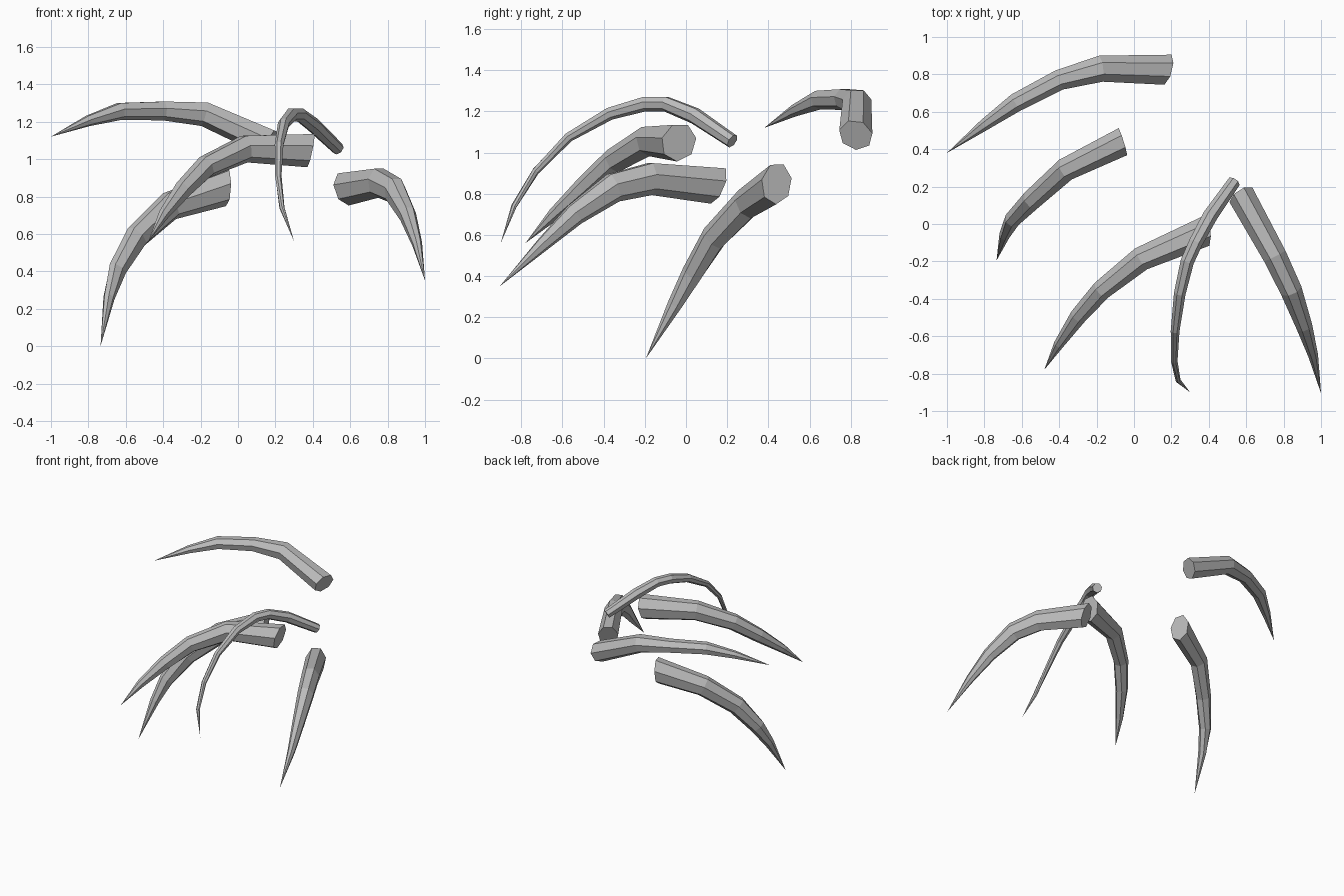
import bpy, bmesh, math
from mathutils import Vector

cube = bpy.data.objects.get("Cube")
if cube:
    bpy.data.objects.remove(cube, do_unlink=True)

SIDES = 7

# One plain grey for every claw
grey = bpy.data.materials.new("claw_grey")
grey.use_nodes = True
colour = (0.5, 0.5, 0.5, 1)
grey.diffuse_color = colour
grey.node_tree.nodes["Principled BSDF"].inputs["Base Color"].default_value = colour


def claw(name, rings, tip, cut, width=1.0):
    """Faceted horn: rings of (x, y, z, radius) closing to a point.
    cut is the direction the base faces, width the sideways thickness."""
    centres = [Vector(r[:3]) for r in rings] + [Vector(tip)]
    cut = Vector(cut).normalized()
    bm = bmesh.new()
    loops = []
    for i, ring in enumerate(rings):
        ahead = (centres[i + 1] - centres[i]).normalized()
        behind = (centres[i] - centres[i - 1]).normalized() if i else ahead
        along = (ahead + behind).normalized()
        side = along.cross(Vector((0, 0, 1))).normalized()
        up = side.cross(along)
        loop = []
        for k in range(SIDES):
            a = math.tau * (k + 0.25) / SIDES
            offset = (side * math.cos(a) * width + up * math.sin(a)) * ring[3]
            if i == 0:  # slant the base
                offset -= along * (offset.dot(cut) / along.dot(cut))
            loop.append(bm.verts.new(centres[i] + offset))
        loops.append(loop)
    point = bm.verts.new(centres[-1])
    bm.faces.new(loops[0])
    for a, b in zip(loops, loops[1:]):
        for k in range(SIDES):
            n = (k + 1) % SIDES
            bm.faces.new((a[k], a[n], b[n], b[k]))
    for k in range(SIDES):
        bm.faces.new((loops[-1][k], loops[-1][(k + 1) % SIDES], point))
    bmesh.ops.recalc_face_normals(bm, faces=bm.faces)
    mesh = bpy.data.meshes.new(name)
    bm.to_mesh(mesh)
    bm.free()
    mesh.materials.append(grey)
    obj = bpy.data.objects.new(name, mesh)
    bpy.context.collection.objects.link(obj)


# Rear claw, highest and sweeping to the right
claw("rear_claw", [
    (.175, .825, 1.085, .078), (-.18, .83, 1.243, .068), (-.4, .77, 1.26, .053),
    (-.63, .65, 1.257, .048), (-.8, .53, 1.205, .03)], (-1, .38, 1.12),
    cut=(.9, -.25, -.38), width=1.06)

# Outer right claw, dropping to the ground
claw("outer_right_claw", [
    (-.06, .44, .85, .096), (-.36, .295, .752, .08), (-.54, .135, .585, .07),
    (-.645, .03, .41, .056), (-.69, -.055, .26, .037)], (-.735, -.195, 0),
    cut=(.95, .3, -.05), width=.8)

# Middle claw
claw("middle_claw", [
    (.39, -.035, 1.05, .094), (.04, -.185, 1.057, .076), (-.17, -.35, .96, .063),
    (-.295, -.49, .835, .053), (-.4, -.64, .7, .032)], (-.48, -.78, .56),
    cut=(.95, .1, -.2), width=.87)

# Slender claw with the tightest arch
claw("slender_claw", [
    (.535, .225, 1.055, .035), (.405, .04, 1.18, .041), (.33, -.1, 1.237, .038),
    (.285, -.2, 1.237, .037), (.245, -.37, 1.19, .032), (.22, -.57, 1.075, .024),
    (.215, -.73, .91, .018), (.235, -.835, .74, .014)], (.3, -.9, .56),
    cut=(.5, .7, -.5))

# Left claw
claw("left_claw", [
    (.575, .15, .842, .093), (.752, -.17, .875, .082), (.838, -.35, .832, .075),
    (.908, -.54, .7, .056), (.957, -.7, .55, .034)], (1, -.905, .35),
    cut=(-.5, .78, -.35), width=.8)
